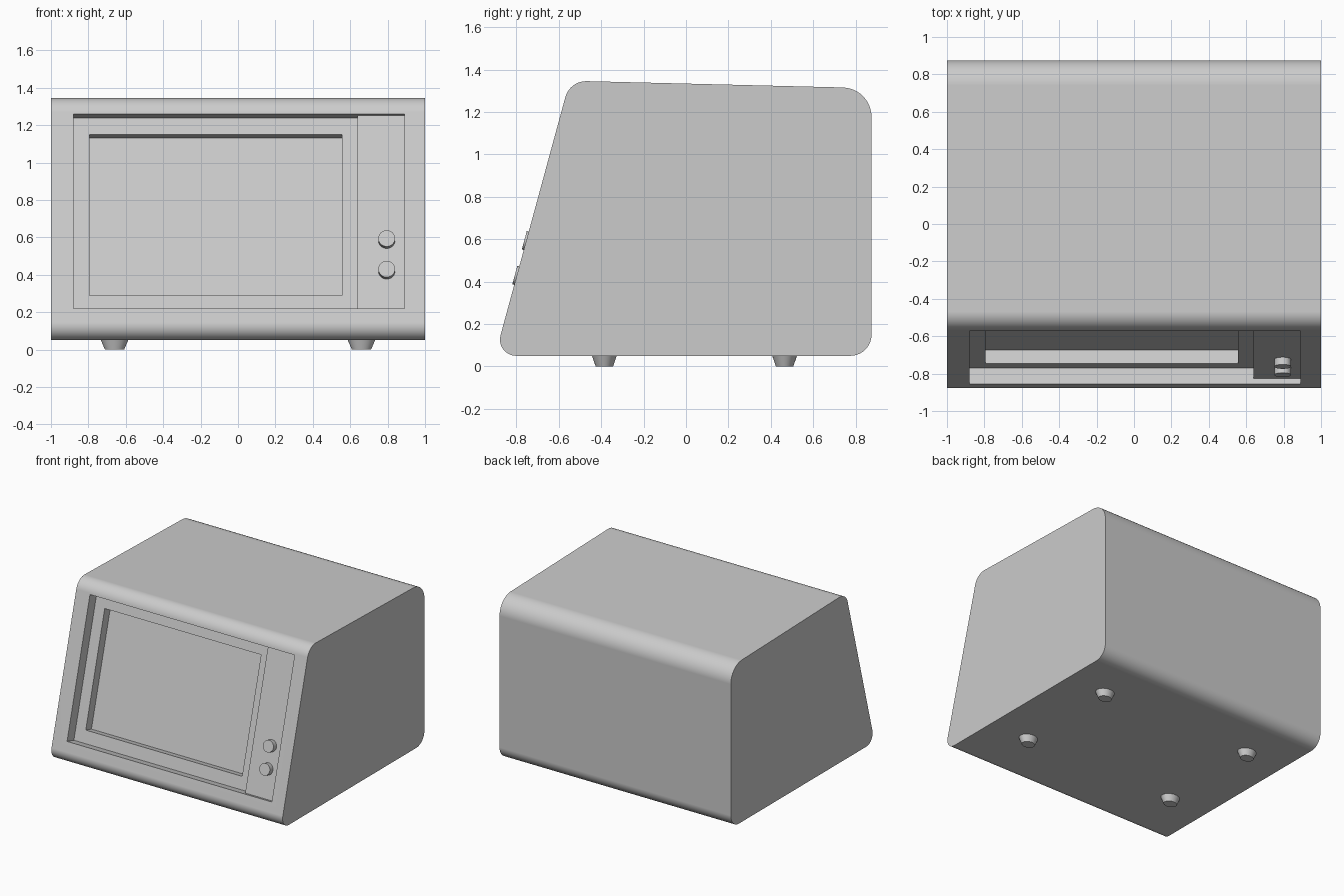
import bpy, bmesh, math
from mathutils import Matrix, Vector

if "Cube" in bpy.data.objects:
    bpy.data.objects.remove(bpy.data.objects["Cube"], do_unlink=True)

# Single grey finish
GREY = (0.6, 0.6, 0.6, 1)
grey = bpy.data.materials.new("plain grey")
grey.use_nodes = True
grey.diffuse_color = GREY
grey.node_tree.nodes["Principled BSDF"].inputs["Base Color"].default_value = GREY

# Axes of the leaning front: across, up the slope, and outward
X, Y, Z = Vector((1, 0, 0)), Vector((0, 1, 0)), Vector((0, 0, 1))
LEAN = math.atan(0.272)
UP = Vector((0, math.sin(LEAN), math.cos(LEAN)))
OUT = Vector((0, -math.cos(LEAN), math.sin(LEAN)))
FRONT = Vector((0, -0.915, 0))


def finish(name, bm):
    bmesh.ops.recalc_face_normals(bm, faces=bm.faces[:])
    mesh = bpy.data.meshes.new(name)
    bm.to_mesh(mesh)
    bm.free()
    mesh.materials.append(grey)
    ob = bpy.data.objects.new(name, mesh)
    bpy.context.collection.objects.link(ob)
    return ob


def smooth(ob):
    bpy.ops.object.select_all(action='DESELECT')
    ob.select_set(True)
    bpy.context.view_layer.objects.active = ob
    bpy.ops.object.shade_smooth_by_angle(angle=math.radians(30))


def prism(name, points, axes, origin, start, end):
    """Extrude a 2D outline lying in axes a, b along axis c."""
    a, b, c = axes
    bm = bmesh.new()
    face = bm.faces.new([bm.verts.new(origin + a * p + b * q + c * start) for p, q in points])
    top = bmesh.ops.extrude_face_region(bm, geom=[face])["geom"]
    bmesh.ops.translate(bm, vec=c * (end - start),
                        verts=[v for v in top if isinstance(v, bmesh.types.BMVert)])
    return finish(name, bm)


def rounded(corners, segments=10):
    """Round each corner (y, z, tangent length) with a true arc."""
    points = []
    for i, (y, z, t) in enumerate(corners):
        p = Vector((y, z))
        d1 = (Vector(corners[i - 1][:2]) - p).normalized()
        d2 = (Vector(corners[(i + 1) % len(corners)][:2]) - p).normalized()
        half = d1.angle(d2) / 2
        radius = t * math.tan(half)
        centre = p + (d1 + d2).normalized() * (t / math.cos(half))
        a, b = p + d1 * t - centre, p + d2 * t - centre
        sweep = a.angle(b)
        for k in range(segments + 1):
            f = k / segments
            r = (a * math.sin((1 - f) * sweep) + b * math.sin(f * sweep)) / math.sin(sweep)
            points.append(centre + r.normalized() * radius)
    return points


# Housing: rounded side outline run across the width
outline = rounded([(-0.901, 0.05, 0.1), (-0.548, 1.347, 0.08),
                   (0.875, 1.312, 0.135), (0.875, 0.05, 0.1)])
housing = prism("housing", outline, (Y, Z, X), Vector(), -1, 1)

# Recesses: stepped pocket for door and control panel, then the window pocket
door, panel, window = -0.088, -0.031, -0.161
step = [(-0.88, 0.1), (-0.88, door), (0.64, door), (0.64, panel), (0.89, panel), (0.89, 0.1)]
pane = [(-0.795, 0.2), (-0.795, window), (0.557, window), (0.557, 0.2)]
cutters = [prism("front_recess_cutter", step, (X, OUT, UP), FRONT, 0.228, 1.306),
           prism("window_cutter", pane, (X, OUT, UP), FRONT, 0.324, 1.216)]
for cutter in cutters:
    cutter.hide_render = True
    cut = housing.modifiers.new(cutter.name, 'BOOLEAN')
    cut.operation, cut.solver, cut.object = 'DIFFERENCE', 'EXACT', cutter
bpy.context.view_layer.objects.active = housing
for cutter in cutters:
    bpy.ops.object.modifier_apply(modifier=cutter.name)
    bpy.data.objects.remove(cutter, do_unlink=True)
smooth(housing)
weighted = housing.modifiers.new("even_shading", 'WEIGHTED_NORMAL')
weighted.keep_sharp = True


def cone(name, r1, r2, depth, matrix):
    bm = bmesh.new()
    bmesh.ops.create_cone(bm, cap_ends=True, segments=32, radius1=r1, radius2=r2,
                          depth=depth, matrix=matrix)
    smooth(finish(name, bm))


# Control knobs standing square to the sloped panel
tilt = OUT.to_track_quat('Z', 'Y').to_matrix().to_4x4()
for name, height in (("upper_knob", 0.614), ("lower_knob", 0.444)):
    place = FRONT + X * 0.795 + UP * height + OUT * (panel + 0.015)
    cone(name, 0.045, 0.045, 0.05, Matrix.Translation(place) @ tilt)

# Tapered oval feet
for side, x in (("right", -0.66), ("left", 0.66)):
    for end, y in (("front", -0.385), ("back", 0.465)):
        cone(f"{end}_{side}_foot", 0.041, 0.059, 0.052,
             Matrix.Translation((x, y, 0.026)) @ Matrix.Diagonal((1.25, 1, 1, 1)))
